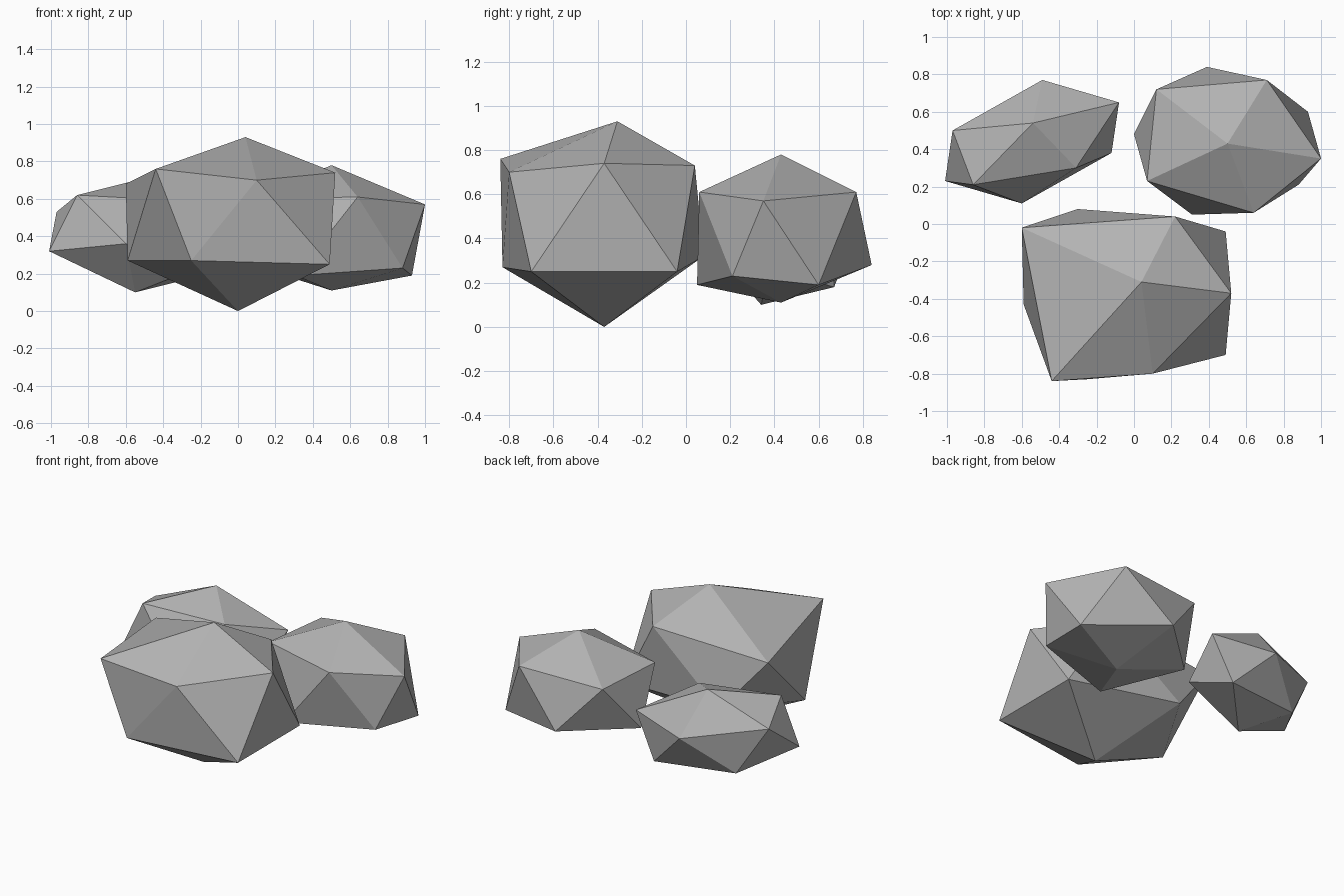
import bpy
import bmesh
from mathutils import Vector

# Remove the default object
default_cube = bpy.data.objects.get("Cube")
if default_cube:
    bpy.data.objects.remove(default_cube, do_unlink=True)

# One plain stone colour
stone = bpy.data.materials.new("stone_grey")
stone.use_nodes = True
colour = (0.45, 0.45, 0.45, 1.0)
stone.diffuse_color = colour
shader = next(n for n in stone.node_tree.nodes if n.type == "BSDF_PRINCIPLED")
shader.inputs["Base Color"].default_value = colour
shader.inputs["Roughness"].default_value = 0.9


def opposite_ring(top, bottom, upper):
    """Lower ring of a rock that is symmetric through its centre."""
    total = Vector(top) + Vector(bottom)
    count = len(upper)
    return [total - Vector(upper[(i + 3) % count]) for i in range(count)]


def make_rock(name, top, upper, lower, bottom):
    """Twenty-sided rock: two staggered rings capped by a top and a bottom point."""
    bm = bmesh.new()
    peak, base = bm.verts.new(top), bm.verts.new(bottom)
    high = [bm.verts.new(p) for p in upper]
    low = [bm.verts.new(p) for p in lower]
    count = len(high)
    for i in range(count):
        j = (i + 1) % count
        bm.faces.new((peak, high[i], high[j]))
        bm.faces.new((high[i], low[i], high[j]))
        bm.faces.new((low[i], low[j], high[j]))
        bm.faces.new((base, low[j], low[i]))
    bmesh.ops.recalc_face_normals(bm, faces=bm.faces[:])
    mesh = bpy.data.meshes.new(name)
    bm.to_mesh(mesh)
    bm.free()
    mesh.materials.append(stone)
    rock = bpy.data.objects.new(name, mesh)
    bpy.context.scene.collection.objects.link(rock)
    return rock


# Large boulder at the front
make_rock(
    "large_front_rock",
    top=(0.04, -0.31, 0.93),
    upper=[(-0.44, -0.84, 0.76), (0.1, -0.8, 0.7), (0.52, -0.37, 0.74),
           (0.22, 0.04, 0.73), (-0.6, -0.02, 0.68)],
    lower=[(-0.25, -0.83, 0.27), (0.49, -0.7, 0.25), (0.49, -0.04, 0.25),
           (-0.3, 0.08, 0.32), (-0.59, -0.43, 0.27)],
    bottom=(0, -0.37, 0),
)

# Rounded rock at the back on the left side
make_rock(
    "back_left_rock",
    top=(0.5, 0.43, 0.78),
    upper=[(0.07, 0.23, 0.6), (0.64, 0.06, 0.61), (1, 0.35, 0.57),
           (0.71, 0.77, 0.61), (0.12, 0.72, 0.59)],
    lower=[(0.31, 0.05, 0.19), (0.88, 0.21, 0.23), (0.93, 0.6, 0.19),
           (0.39, 0.84, 0.28), (0, 0.48, 0.27)],
    bottom=(0.5, 0.43, 0.11),
)

# Slanted, flattened rock at the back on the right side
slab_top, slab_bottom = (-0.54, 0.54, 0.7), (-0.55, 0.34, 0.1)
slab_ring = [(-0.86, 0.21, 0.62), (-0.31, 0.3, 0.59), (-0.08, 0.65, 0.48),
             (-0.49, 0.77, 0.44), (-0.97, 0.5, 0.53)]
make_rock("back_right_rock", slab_top, slab_ring,
          opposite_ring(slab_top, slab_bottom, slab_ring), slab_bottom)
